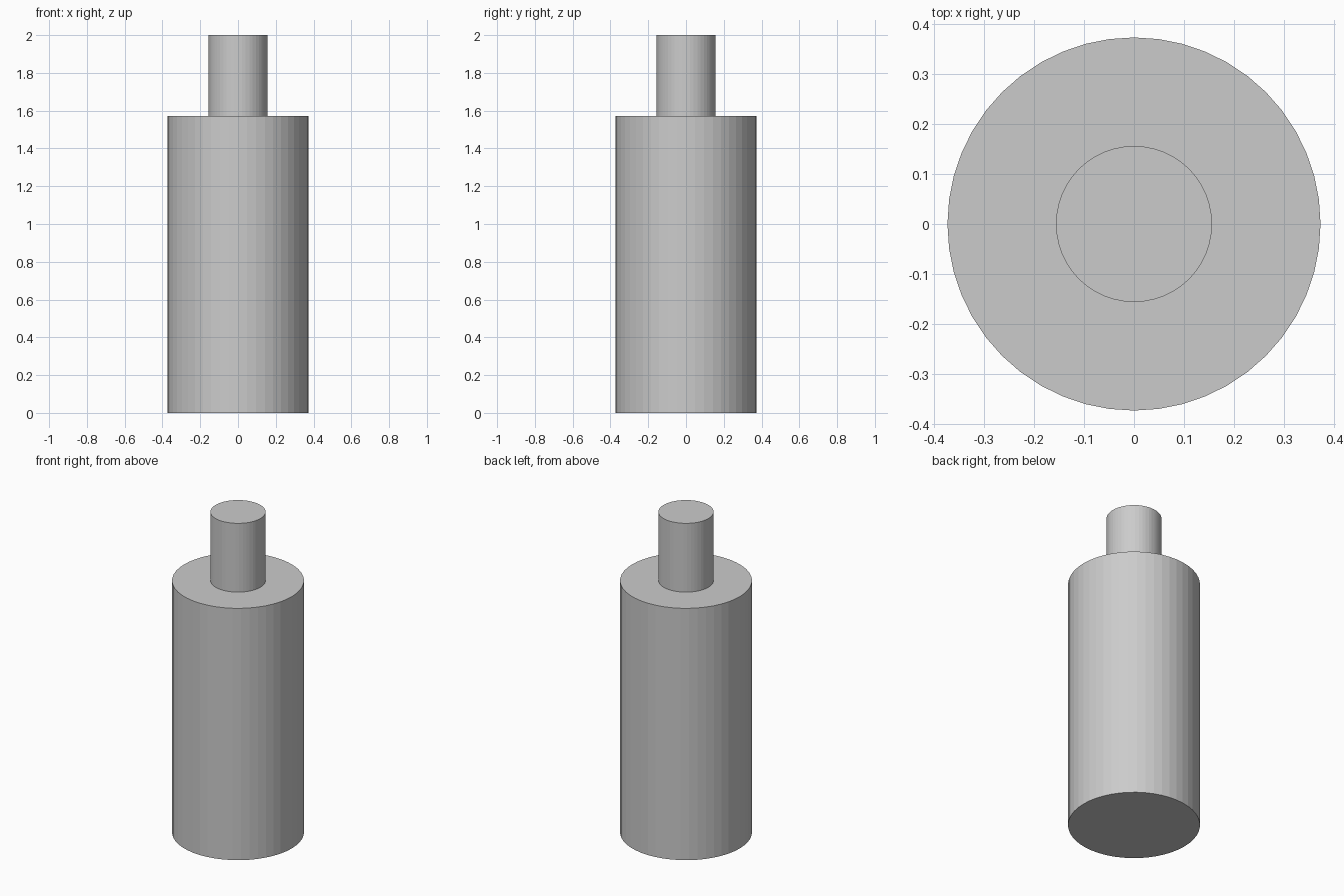
import bpy
import bmesh
import math

if "Cube" in bpy.data.objects:
    bpy.data.objects.remove(bpy.data.objects["Cube"])

SIDES = 48


def turned_part(name, profile):
    """Solid of revolution from (radius, z) points, with flat end caps."""
    bm = bmesh.new()
    rings = [[bm.verts.new((r * math.cos(2 * math.pi * i / SIDES),
                            r * math.sin(2 * math.pi * i / SIDES), z))
              for i in range(SIDES)] for r, z in profile]
    for low, high in zip(rings, rings[1:]):
        for i in range(SIDES):
            j = (i + 1) % SIDES
            bm.faces.new((low[i], low[j], high[j], high[i]))
    bm.faces.new(rings[0][::-1])
    bm.faces.new(rings[-1])
    mesh = bpy.data.meshes.new(name)
    bm.to_mesh(mesh)
    bm.free()
    obj = bpy.data.objects.new(name, mesh)
    bpy.context.collection.objects.link(obj)
    return obj


# Wide body stepping in to the narrow shaft, one closed surface
turned_part("stepped_pin", [(0.373, 0), (0.373, 1.571), (0.156, 1.571), (0.156, 2)])
